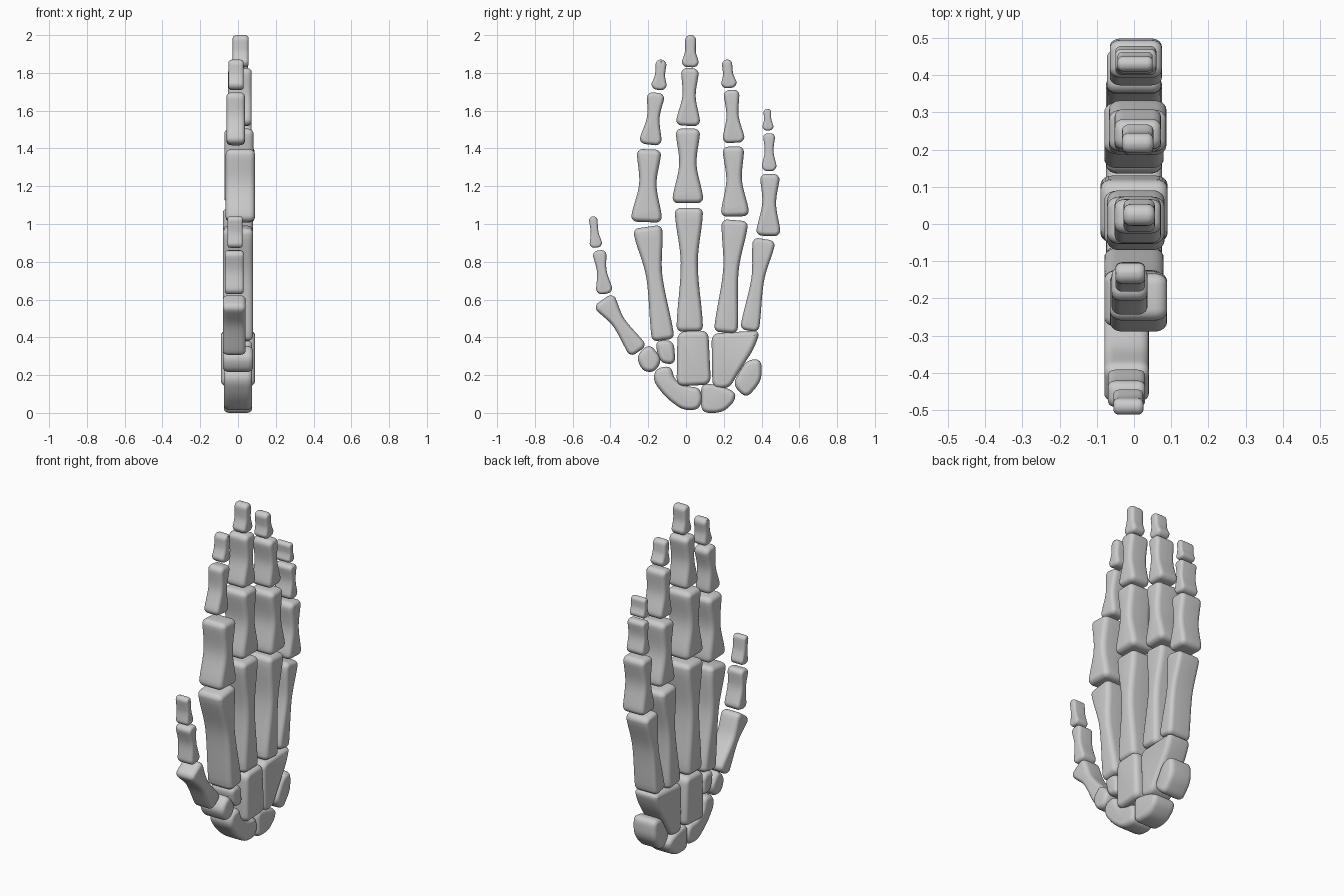
import bpy, bmesh
from math import sin, cos, pi
from mathutils import Vector

cube = bpy.data.objects.get("Cube")
if cube:
    bpy.data.objects.remove(cube)

bone_grey = bpy.data.materials.new("bone_grey")
bone_grey.use_nodes = True
colour = (0.6, 0.6, 0.6, 1)
bone_grey.diffuse_color = colour
bone_grey.node_tree.nodes["Principled BSDF"].inputs["Base Color"].default_value = colour

QUARTER = [i / 5 * pi / 2 for i in range(6)]


def solid(name, outline, centre, half_depth, inset):
    """Extrude a counter-clockwise (y, z) outline along x, with rounded rims."""
    n = len(outline)
    normals = []
    for i in range(n):
        d = (outline[(i + 1) % n] - outline[i - 1]).normalized()
        normals.append(Vector((d.y, -d.x)))
    # rounded rim, mirrored from the front to the back
    rim = [(half_depth - inset * 1.25 * (1 - sin(a)), inset * (1 - cos(a))) for a in QUARTER]
    layers = [(-x, r) for x, r in reversed(rim)] + rim
    bm = bmesh.new()
    rings = []
    for x, r in layers:
        ring = [p - m * r for p, m in zip(outline, normals)]
        rings.append([bm.verts.new((centre + x, p.x, p.y)) for p in ring])
    # QUARTER runs from the cap to the wall, so order the rings by depth
    rings.sort(key=lambda ring: ring[0].co.x)
    for a, b in zip(rings, rings[1:]):
        for i in range(n):
            j = (i + 1) % n
            bm.faces.new((a[i], a[j], b[j], b[i]))
    bm.faces.new(rings[0][::-1])
    bm.faces.new(rings[-1])
    bmesh.ops.recalc_face_normals(bm, faces=bm.faces)
    for f in bm.faces:
        f.smooth = True
    mesh = bpy.data.meshes.new(name)
    bm.to_mesh(mesh)
    bm.free()
    mesh.materials.append(bone_grey)
    bpy.context.collection.objects.link(bpy.data.objects.new(name, mesh))


def long_bone(name, base, tip, widths, centre, half_depth, pointed):
    """Bone with flared ends and a narrow waist, running from base to tip."""
    base, tip = Vector(base), Vector(tip)
    length = (tip - base).length
    along = (tip - base) / length
    across = Vector((along.y, -along.x))
    wb, wt = (w / 2 for w in widths)
    ww = (wb + wt) / 2 * (0.7 if pointed else 0.62)
    waist = 0.55

    def half(t):
        s, end = ((waist - t) / waist, wb) if t < waist else ((t - waist) / (1 - waist), wt)
        return ww + (end - ww) * s * s * (3 - 2 * s)

    rb = min(0.03, wb * 0.7)
    rt = wt * 0.93 if pointed else min(0.03, wt * 0.7)
    side = [(rb * (1 - cos(a)), half(rb / length) - rb * (1 - sin(a))) for a in QUARTER]
    for i in range(1, 16):
        u = rb + (length - rb - rt) * i / 16
        side.append((u, half(u / length)))
    side += [(length - rt * (1 - sin(a)), half(1 - rt / length) - rt * (1 - cos(a)))
             for a in QUARTER]
    right = [base + along * u + across * v for u, v in side]
    left = [base + along * u - across * v for u, v in reversed(side)]
    solid(name, right + left, centre, half_depth, min(0.026, ww * 0.6))


def digit(name, bones, centres, half_depths):
    """Chain of long bones from the palm to the fingertip."""
    for i, (base, tip, widths) in enumerate(bones):
        last = i == len(bones) - 1
        part = "tip_bone" if last else ("palm_bone", "lower_bone", "middle_bone")[i]
        long_bone(f"{name}_{part}", base, tip, widths, centres[i], half_depths[i], last)


def wrist_bone(name, corners, half_depth=0.075, radius=0.045):
    """Pebble-like bone from clockwise corners, each corner rounded."""
    pts = [Vector(c) for c in reversed(corners)]
    outline = []
    for i, p in enumerate(pts):
        before, after = pts[i - 1] - p, pts[(i + 1) % len(pts)] - p
        a = p + before.normalized() * min(radius, before.length * 0.45)
        b = p + after.normalized() * min(radius, after.length * 0.45)
        for k in range(7):
            t = k / 6
            outline.append(a * (1 - t) ** 2 + p * 2 * t * (1 - t) + b * t * t)
    solid(name, outline, 0, half_depth, 0.024)


# Digits: each bone has its base, its tip and the widths of both ends
finger_depths = (.08, .077, .062, .042)
digit("thumb", [((-.25, .325), (-.44, .6), (.105, .125)),
                ((-.43, .63), (-.46, .86), (.09, .075)),
                ((-.475, .875), (-.493, 1.04), (.07, .045))],
      (-.02, -.02, -.015), (.06, .05, .04))
digit("index", [((-.12, .385), (-.205, .985), (.12, .155)),
                ((-.21, 1.01), (-.195, 1.395), (.165, .13)),
                ((-.19, 1.42), (-.158, 1.695), (.12, .095)),
                ((-.145, 1.71), (-.13, 1.87), (.09, .06))],
      (0, .012, -.012, -.01), (.08, .077, .048, .04))
digit("middle", [((.02, .43), (.015, 1.085), (.14, .15)),
                 ((.01, 1.11), (.01, 1.505), (.165, .13)),
                 ((.01, 1.52), (.022, 1.825), (.13, .095)),
                 ((.022, 1.83), (.025, 2), (.1, .06))],
      (0, .005, .01, .014), finger_depths)
digit("ring", [((.21, .425), (.26, 1.02), (.125, .14)),
               ((.26, 1.04), (.25, 1.41), (.15, .115)),
               ((.253, 1.43), (.24, 1.71), (.12, .085)),
               ((.23, 1.72), (.215, 1.87), (.095, .055))],
      (0, .01, .01, .01), finger_depths)
digit("little", [((.335, .435), (.415, .92), (.1, .12)),
                 ((.435, .937), (.445, 1.265), (.13, .105)),
                 ((.44, 1.28), (.44, 1.48), (.085, .065)),
                 ((.435, 1.495), (.43, 1.61), (.067, .042))],
      (0, .005, .005, .003), (.073, .07, .055, .047))

# Wrist bones
wrist_bone("wrist_centre", [(-.045, .43), (.118, .437), (.132, .15), (-.05, .14)], .09)
wrist_bone("wrist_wedge", [(.135, .42), (.395, .437), (.36, .34), (.27, .2), (.23, .13),
                           (.14, .13)])
wrist_bone("wrist_outer", [(.32, .28), (.4, .285), (.4, .17), (.32, .075), (.245, .15)])
wrist_bone("wrist_base_outer", [(.08, .16), (.18, .145), (.265, .11), (.255, .055),
                                (.19, 0), (.08, 0)])
wrist_bone("wrist_base_inner", [(-.16, .235), (-.08, .25), (-.06, .175), (0, .14),
                                (.07, .135), (.09, .075), (.065, .015), (-.02, .015),
                                (-.11, .085), (-.175, .17)])
wrist_bone("wrist_index_link", [(-.165, .385), (-.065, .385), (-.055, .255), (-.14, .265)])
wrist_bone("wrist_thumb_link", [(-.195, .37), (-.125, .285), (-.165, .215), (-.23, .22),
                                (-.265, .3)], .08)
